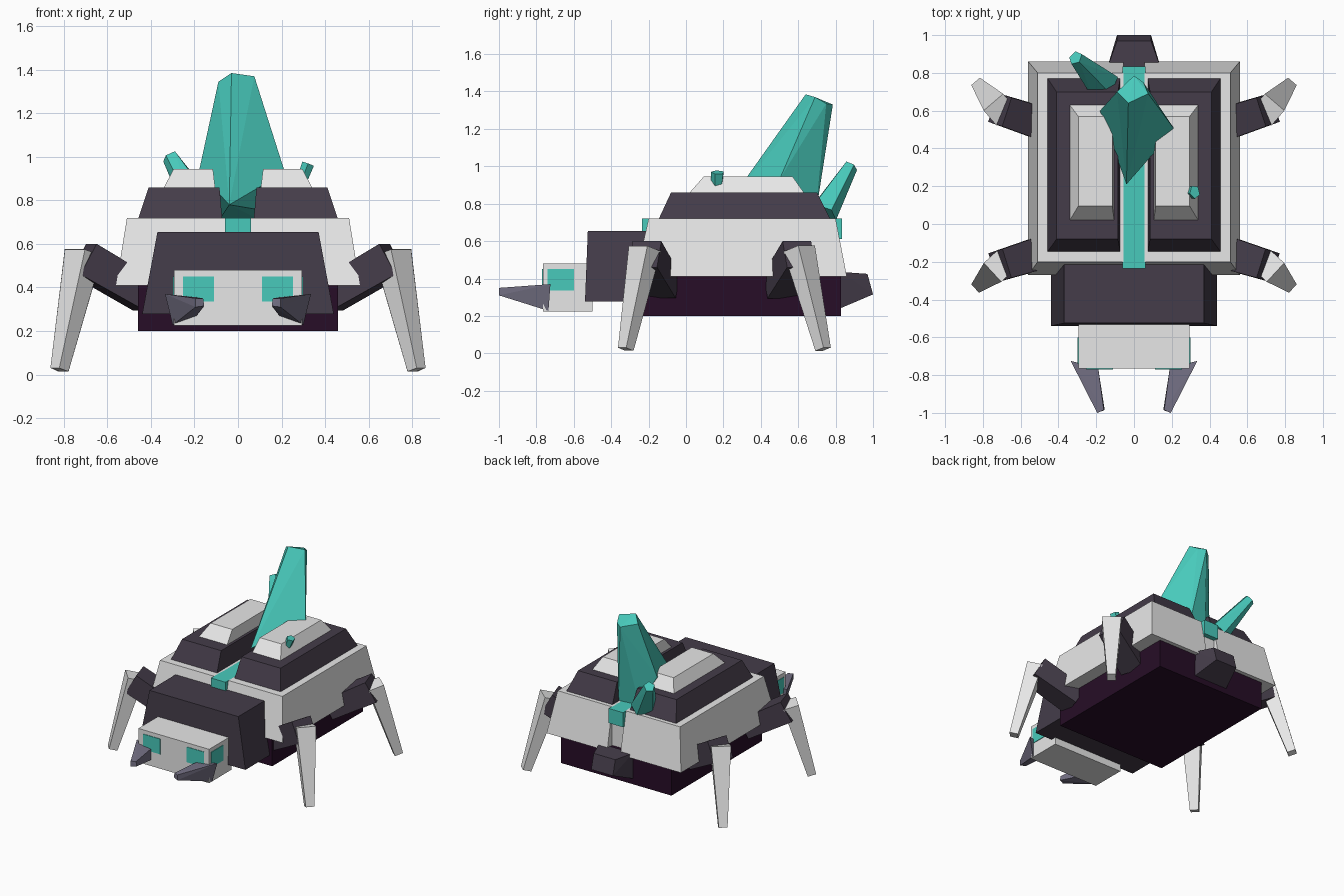
import bpy, bmesh, math
from mathutils import Vector

cube = bpy.data.objects.get("Cube")
if cube:
    bpy.data.objects.remove(cube, do_unlink=True)


def material(name, rgb):
    m = bpy.data.materials.new(name)
    m.use_nodes = True
    m.diffuse_color = (*rgb, 1)
    m.node_tree.nodes["Principled BSDF"].inputs["Base Color"].default_value = (*rgb, 1)
    return m


white = material("pale_grey", (0.8, 0.8, 0.8))
dark = material("dark_violet", (0.058, 0.045, 0.067))
plum = material("deep_plum", (0.02, 0.004, 0.02))
teal = material("teal", (0.065, 0.59, 0.50))
horn = material("violet_grey", (0.18, 0.168, 0.238))


def hull(name, points, mat, mirror=False):
    """Flat-faced convex solid; mirror makes the matching part on the right."""
    sides = [(1, "left_"), (-1, "right_")] if mirror else [(1, "")]
    for s, prefix in sides:
        bm = bmesh.new()
        for x, y, z in points:
            bm.verts.new((s * x, y, z))
        bmesh.ops.convex_hull(bm, input=bm.verts[:])
        loose = [v for v in bm.verts if not v.link_faces]
        bmesh.ops.delete(bm, geom=loose, context='VERTS')
        bmesh.ops.dissolve_limit(bm, angle_limit=0.01, verts=bm.verts[:], edges=bm.edges[:])
        bmesh.ops.recalc_face_normals(bm, faces=bm.faces[:])
        mesh = bpy.data.meshes.new(prefix + name)
        bm.to_mesh(mesh)
        bm.free()
        mesh.materials.append(mat)
        bpy.context.collection.objects.link(bpy.data.objects.new(prefix + name, mesh))


def rect(x0, x1, y0, y1, z):
    return [(x, y, z) for x in (x0, x1) for y in (y0, y1)]


def box(name, x0, x1, y0, y1, z0, z1, mat, mirror=False):
    hull(name, rect(x0, x1, y0, y1, z0) + rect(x0, x1, y0, y1, z1), mat, mirror)


def beam(name, a, b, size_a, size_b, mat, mirror=False, sides=4, turn=45):
    """Tapered bar from a to b; sizes are (sideways, upright) half widths."""
    a, b = Vector(a), Vector(b)
    axis = (b - a).normalized()
    side = axis.cross(Vector((0, 0, 1))).normalized()
    up = side.cross(axis)
    grow = 1 / math.cos(math.pi / sides)
    pts = []
    for c, (w, h) in ((a, size_a), (b, size_b)):
        for i in range(sides):
            t = math.radians(turn) + math.tau * i / sides
            pts.append(c + grow * (side * w * math.cos(t) + up * h * math.sin(t)))
    hull(name, pts, mat, mirror)


# Body: belly and split shell with a central channel
box("belly", -0.46, 0.46, -0.25, 0.83, 0.2, 0.43, plum)
hull("shell", rect(0.055, 0.56, -0.27, 0.86, 0.41)
     + rect(0.055, 0.51, -0.2, 0.8, 0.72), white, True)
box("shell_core", -0.06, 0.06, -0.2, 0.8, 0.41, 0.62, white)
box("spine_strip", -0.06, 0.06, -0.235, 0.835, 0.61, 0.72, teal)

# Stepped armour on the back
hull("back_armour", rect(0.073, 0.457, -0.145, 0.77, 0.72)
     + rect(0.085, 0.41, -0.08, 0.70, 0.86), dark, True)
hull("back_plate", rect(0.105, 0.34, 0.02, 0.63, 0.86)
     + rect(0.115, 0.295, 0.095, 0.57, 0.945), white, True)

# Head, snout, eyes and tusks
hull("head", rect(-0.44, 0.44, -0.54, -0.15, 0.278)
     + rect(-0.37, 0.37, -0.525, -0.15, 0.655), dark)
box("snout", -0.295, 0.295, -0.765, -0.5, 0.225, 0.48, white)
box("front_eye", 0.11, 0.253, -0.769, -0.762, 0.335, 0.45, teal, True)
box("side_eye", 0.292, 0.299, -0.74, -0.6, 0.335, 0.45, teal, True)
hull("tusk", [(0.19, -0.76, 0.27), (0.19, -0.76, 0.355), (0.335, -0.725, 0.37),
              (0.30, -0.735, 0.227), (0.155, -0.985, 0.315), (0.16, -0.985, 0.35),
              (0.195, -1.0, 0.35), (0.195, -1.0, 0.31)], horn, True)

# Tail
hull("tail", [(s * x, y, z) for s in (-1, 1) for x, y, z in
              ((0.15, 0.8, 0.23), (0.14, 0.83, 0.435),
               (0.09, 1.0, 0.315), (0.09, 0.97, 0.425))], dark)

# Legs
for place, hip, knee, foot in (
        ("front", (0.42, -0.13, 0.36), (0.71, -0.22, 0.53), (0.82, -0.322, 0.022)),
        ("rear", (0.42, 0.51, 0.36), (0.71, 0.605, 0.53), (0.82, 0.733, 0.022))):
    beam(place + "_upper_leg", hip, knee, (0.09, 0.075), (0.08, 0.08), dark, True)
    top = (knee[0], knee[1], 0.56)
    beam(place + "_lower_leg", top, foot, (0.068, 0.055), (0.03, 0.03), white, True)

# Crystals growing from the back
hull("main_crystal", [(-0.03, 0.64, 1.385), (0.075, 0.69, 1.37), (0.0, 0.785, 1.33),
                      (-0.09, 0.70, 1.345), (0.05, 0.75, 1.335),
                      (-0.04, 0.21, 0.78), (0.08, 0.43, 0.76), (0.215, 0.50, 0.93),
                      (-0.18, 0.60, 0.93), (0.08, 0.69, 0.72), (-0.08, 0.67, 0.72)], teal)
beam("rear_crystal", (-0.16, 0.73, 0.75), (-0.31, 0.88, 1.0),
     (0.075, 0.06), (0.032, 0.032), teal, sides=5, turn=20)
beam("small_crystal", (0.285, 0.165, 0.87), (0.322, 0.17, 0.968),
     (0.024, 0.02), (0.03, 0.024), teal, sides=5, turn=10)
